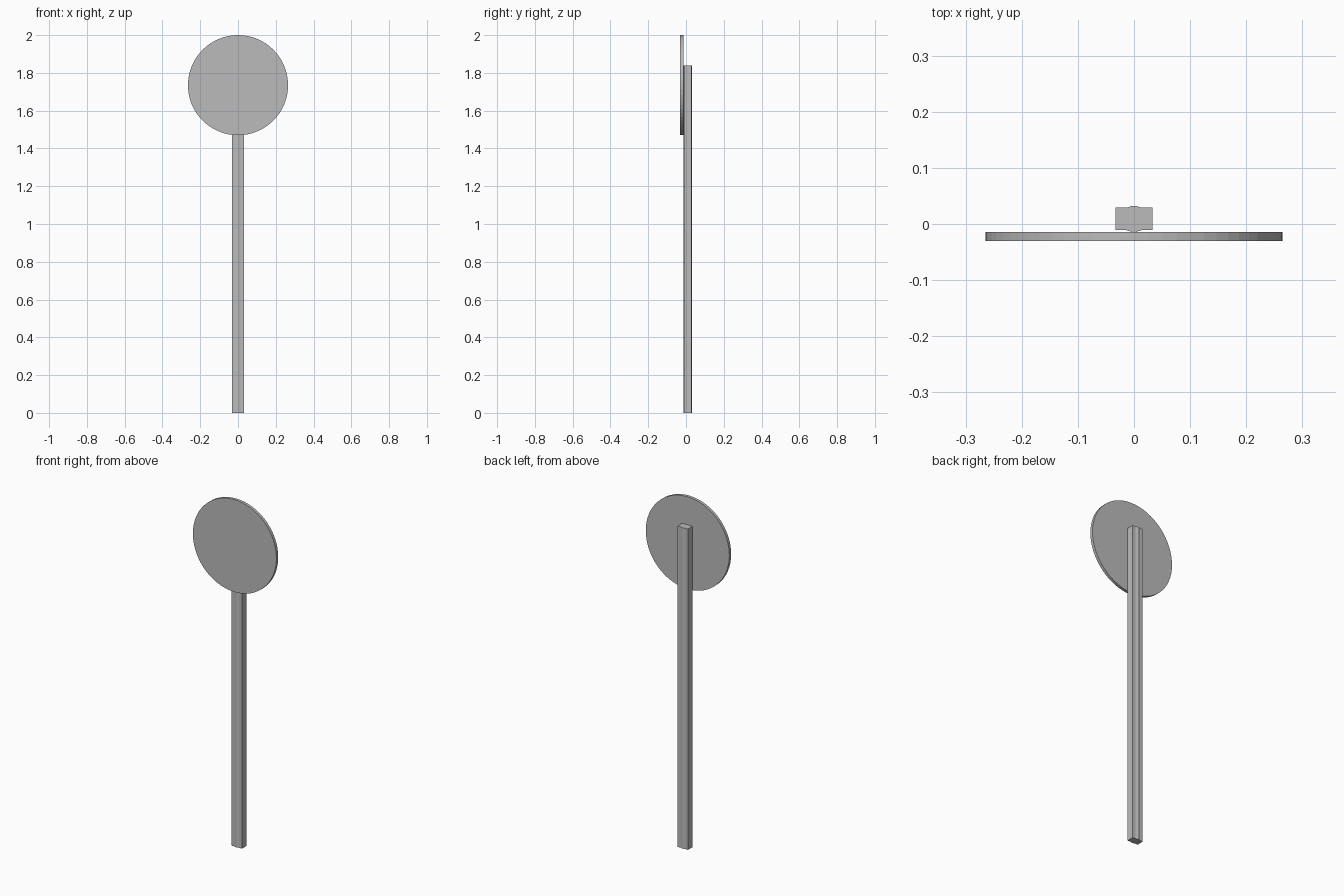
import bpy, bmesh, math

if "Cube" in bpy.data.objects:
    bpy.data.objects.remove(bpy.data.objects["Cube"])

grey = bpy.data.materials.new("grey")
grey.diffuse_color = (0.5, 0.5, 0.5, 1)
grey.use_nodes = True
grey.node_tree.nodes["Principled BSDF"].inputs["Base Color"].default_value = grey.diffuse_color


def extrude(name, outline, offset):
    """Close an outline into a face and extrude it into a solid."""
    bm = bmesh.new()
    face = bm.faces.new([bm.verts.new(p) for p in outline])
    new = bmesh.ops.extrude_face_region(bm, geom=[face], use_keep_orig=True)["geom"]
    bmesh.ops.translate(bm, vec=offset, verts=[v for v in new if isinstance(v, bmesh.types.BMVert)])
    bmesh.ops.recalc_face_normals(bm, faces=bm.faces)
    mesh = bpy.data.meshes.new(name)
    bm.to_mesh(mesh)
    bm.free()
    mesh.materials.append(grey)
    obj = bpy.data.objects.new(name, mesh)
    bpy.context.collection.objects.link(obj)
    return obj


# Post: box section with a shallow ridge down its front and back
MID_Y = 0.009
half = [(0.033, 0.020), (0.014, 0.020), (0.002, 0.0235)]
back = half + [(-x, y) for x, y in reversed(half)]
section = back + [(-x, -y) for x, y in back]
extrude("post", [(x, MID_Y + y, 0) for x, y in section], (0, 0, 1.84))

# Round sign plate fixed to the front of the post
SIDES, RADIUS = 64, 0.265
ring = [2 * math.pi * i / SIDES for i in range(SIDES)]
extrude("sign_plate",
        [(RADIUS * math.cos(a), -0.0305, 2 - RADIUS + RADIUS * math.sin(a)) for a in ring],
        (0, 0.0165, 0))
